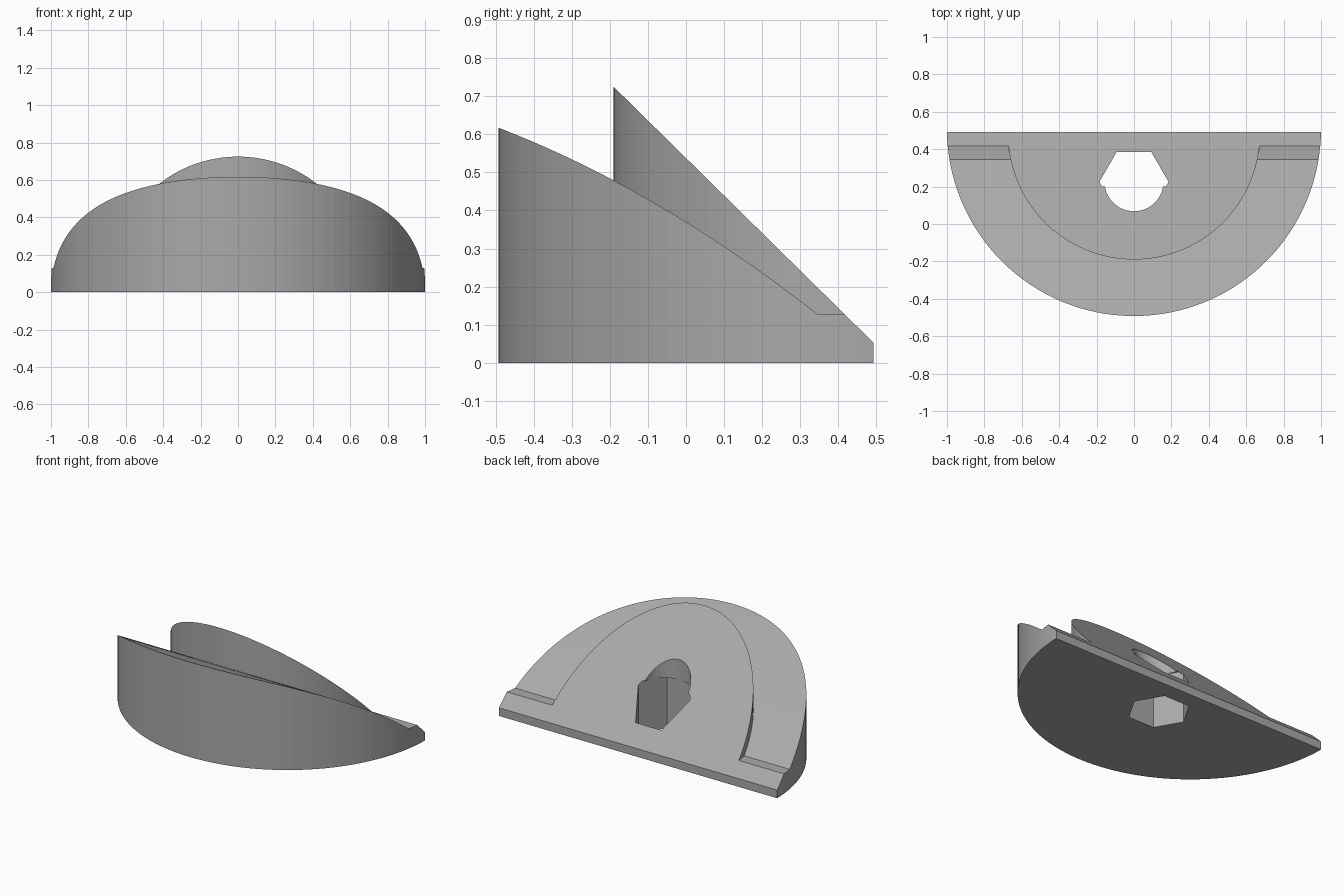
import bpy, bmesh, math

if "Cube" in bpy.data.objects:
    bpy.data.objects.remove(bpy.data.objects["Cube"])

grey = bpy.data.materials.new("mid_grey")
grey.diffuse_color = (0.4, 0.4, 0.4, 1)
grey.use_nodes = True
grey.node_tree.nodes["Principled BSDF"].inputs["Base Color"].default_value = grey.diffuse_color


def prism(name, pts, axis, lo, hi):
    """Extrude a 2D outline: axis 'z' takes (x, y) points, axis 'x' takes (y, z)."""
    bm = bmesh.new()
    place = (lambda p, d: (p[0], p[1], d)) if axis == "z" else (lambda p, d: (d, p[0], p[1]))
    face = bm.faces.new([bm.verts.new(place(p, lo)) for p in pts])
    ext = bmesh.ops.extrude_face_region(bm, geom=[face])
    verts = [v for v in ext["geom"] if isinstance(v, bmesh.types.BMVert)]
    step = (0, 0, hi - lo) if axis == "z" else (hi - lo, 0, 0)
    bmesh.ops.translate(bm, verts=verts, vec=step)
    bmesh.ops.recalc_face_normals(bm, faces=bm.faces)
    mesh = bpy.data.meshes.new(name)
    bm.to_mesh(mesh)
    bm.free()
    mesh.materials.append(grey)
    obj = bpy.data.objects.new(name, mesh)
    bpy.context.collection.objects.link(obj)
    return obj


def circle(r, cy, n):
    return [(r * math.cos(2 * math.pi * i / n), cy + r * math.sin(2 * math.pi * i / n))
            for i in range(n)]


def cut(target, tool, operation):
    """Apply a boolean and discard the tool."""
    mod = target.modifiers.new("cut", "BOOLEAN")
    mod.operation, mod.solver, mod.object = operation, "EXACT", tool
    bpy.context.view_layer.objects.active = target
    bpy.ops.object.modifier_apply(modifier=mod.name)
    bpy.data.objects.remove(tool)


def slope(y):
    return 0.053 + 0.985 * (0.492 - y)


def shoulder(y):
    return 0.617 - 0.502 * (y + 0.492) - 0.238 * (y + 0.492) * y


# Half-round body under a sloping top
body = prism("wedge_body", circle(1.0, 0.508, 128), "z", 0, 2)
wedge = prism("wedge_cutter", [(-0.8, -0.2), (0.492, -0.2), (0.492, 0.053), (-0.8, slope(-0.8))],
              "x", -1.5, 1.5)
cut(body, wedge, "INTERSECT")

# Lowered curved shoulder and flat notch around the raised core
ys = [-0.6 + 0.945 * i / 24 for i in range(25)]
outline = [(y, shoulder(y)) for y in ys] + [(0.8, 0.128), (0.8, 2.5), (-0.6, 2.5)]
ring = prism("shoulder_cutter", outline, "x", -1.4, 1.4)
cut(ring, prism("core_keep", circle(0.674, 0.484, 128), "z", -1, 3), "DIFFERENCE")
cut(body, ring, "DIFFERENCE")

# Hexagonal pocket from below, round bore above it
cut(body, prism("hex_cutter", circle(0.185, 0.225, 6), "z", -0.3, 0.34), "DIFFERENCE")
cut(body, prism("bore_cutter", circle(0.157, 0.225, 48), "z", 0.2, 1.5), "DIFFERENCE")
